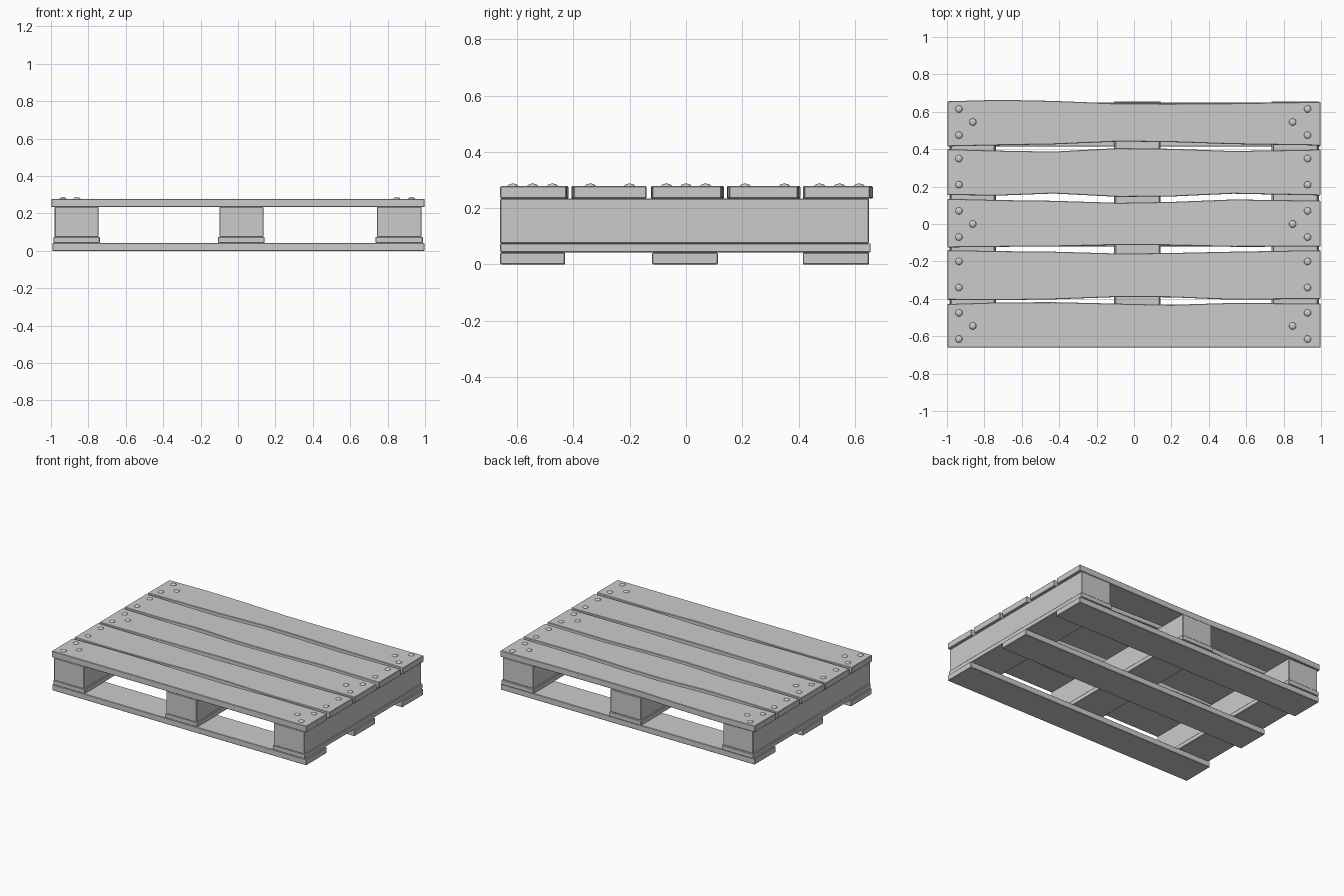
import bpy, bmesh
from math import pi

if "Cube" in bpy.data.objects:
    bpy.data.objects.remove(bpy.data.objects["Cube"])


def finish(name, bm, bevel=0.003):
    bmesh.ops.recalc_face_normals(bm, faces=bm.faces)
    me = bpy.data.meshes.new(name)
    bm.to_mesh(me)
    bm.free()
    ob = bpy.data.objects.new(name, me)
    bpy.context.collection.objects.link(ob)
    if bevel:
        m = ob.modifiers.new("worn_edges", 'BEVEL')
        m.width = bevel
        m.segments = 1
        m.limit_method = 'ANGLE'
        m.angle_limit = 1.0
    return ob


def plank(name, outline, z0, z1):
    """Extrude a flat outline from z0 up to z1."""
    bm = bmesh.new()
    face = bm.faces.new([bm.verts.new((x, y, z0)) for x, y in outline])
    ext = bmesh.ops.extrude_face_region(bm, geom=[face])
    for v in ext["geom"]:
        if isinstance(v, bmesh.types.BMVert):
            v.co.z = z1
    return finish(name, bm)


def box(name, x0, x1, y0, y1, z0, z1):
    return plank(name, [(x0, y0), (x1, y0), (x1, y1), (x0, y1)], z0, z1)


# bottom boards running along x
for i, (y0, y1) in enumerate([(-0.66, -0.43), (-0.12, 0.113), (0.415, 0.65)]):
    box(f"bottom_board_{i}", -0.993, 0.997, y0, y1, 0, 0.042)

# stringers running along y, each on a thin wider batten
for side, x0, x1 in [("left", -0.98, -0.745), ("middle", -0.10, 0.137),
                     ("right", 0.742, 0.982)]:
    box(f"batten_{side}", x0 - 0.007, x1 + 0.006, -0.66, 0.656, 0.042, 0.075)
    box(f"stringer_{side}", x0, x1, -0.66, 0.65, 0.075, 0.234)

# wavy top boards: front and back edge heights at the stations in xs
xs = [-0.998, -0.72, -0.43, -0.08, 0.2, 0.53, 0.998]
boards = [
    ([-0.66] * 7, [-0.428, -0.419, -0.418, -0.426, -0.432, -0.422, -0.425]),
    ([-0.405, -0.407, -0.403, -0.39, -0.392, -0.405, -0.40],
     [-0.14, -0.145, -0.148, -0.158, -0.155, -0.148, -0.14]),
    ([-0.125, -0.122, -0.12, -0.112, -0.114, -0.122, -0.121],
     [0.135, 0.128, 0.124, 0.113, 0.118, 0.131, 0.125]),
    ([0.155, 0.152, 0.163, 0.145, 0.147, 0.162, 0.153],
     [0.40, 0.392, 0.387, 0.406, 0.402, 0.39, 0.398]),
    ([0.415, 0.421, 0.426, 0.441, 0.438, 0.427, 0.42],
     [0.656, 0.664, 0.658, 0.644, 0.643, 0.646, 0.653]),
]
for i, (front, back) in enumerate(boards):
    plank(f"top_board_{i}", list(zip(xs, front)) + list(zip(xs, back))[::-1], 0.234, 0.278)

# domed nail heads: two per board end, a third on alternate boards
for i, yc in enumerate([-0.545, -0.27, 0.0, 0.28, 0.545]):
    spots = [(x, yc + d) for x in (-0.936, 0.928) for d in (-0.07, 0.07)]
    if i % 2 == 0:
        spots += [(-0.862, yc), (0.848, yc)]
    for j, (x, y) in enumerate(spots):
        bm = bmesh.new()
        bmesh.ops.create_uvsphere(bm, u_segments=16, v_segments=8, radius=1)
        bmesh.ops.scale(bm, vec=(0.019, 0.019, 0.009), verts=bm.verts)
        bmesh.ops.translate(bm, vec=(x, y, 0.278), verts=bm.verts)
        for f in bm.faces:
            f.smooth = True
        finish(f"nail_{i}_{j}", bm, 0)
